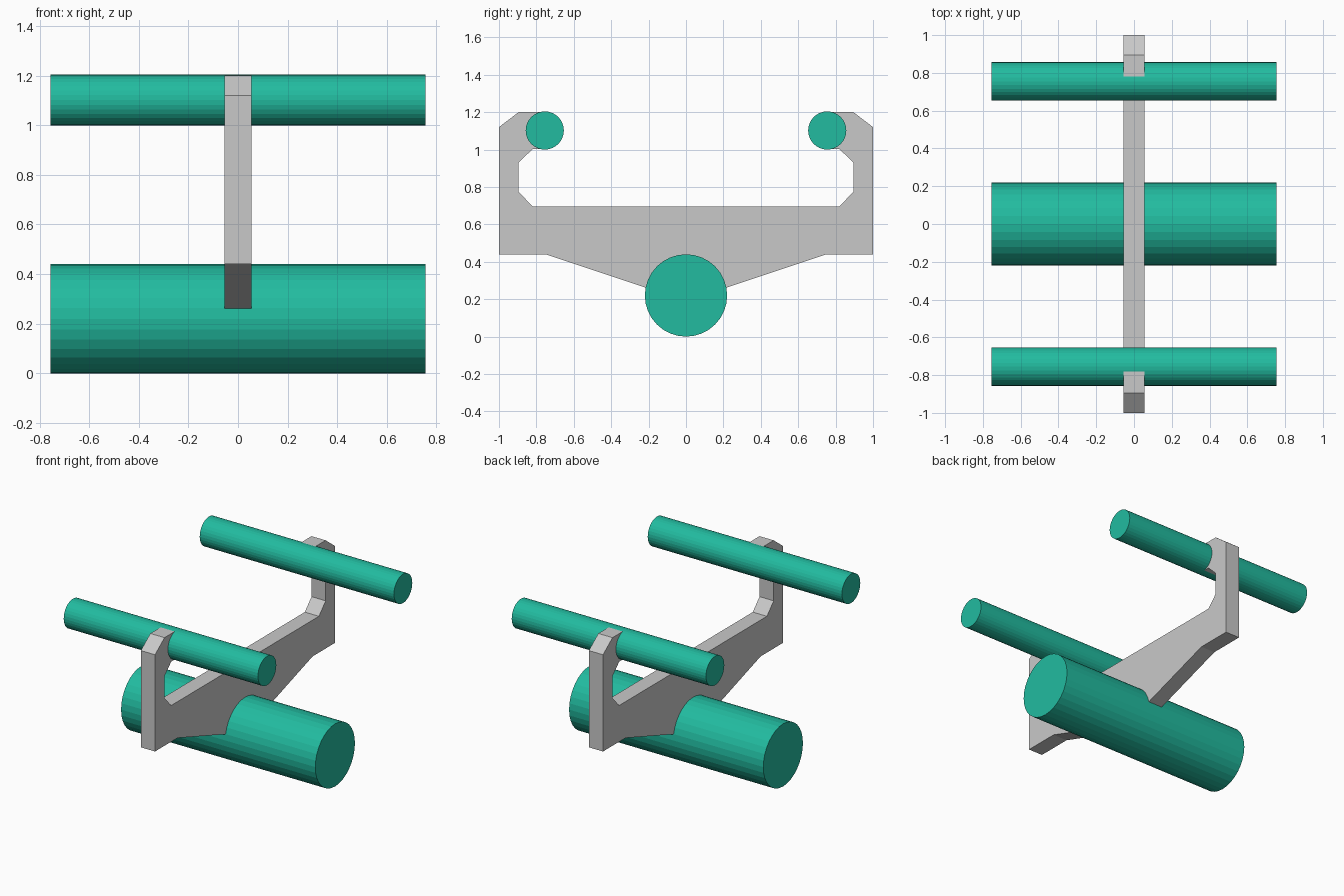
import bpy
import bmesh
import math

cube = bpy.data.objects.get("Cube")
if cube:
    bpy.data.objects.remove(cube, do_unlink=True)


def make_material(name, rgb):
    mat = bpy.data.materials.new(name)
    mat.use_nodes = True
    color = (*rgb, 1.0)
    mat.diffuse_color = color
    mat.node_tree.nodes["Principled BSDF"].inputs["Base Color"].default_value = color
    return mat


teal = make_material("teal", (0.016, 0.5, 0.35))
grey = make_material("light grey", (0.584, 0.584, 0.584))


def make_bar(name, radius, y, z, length=1.51):
    """Flat-shaded round bar lying along x."""
    bpy.ops.mesh.primitive_cylinder_add(
        vertices=32, radius=radius, depth=length,
        location=(0, y, z), rotation=(0, math.pi / 2, 0))
    bar = bpy.context.object
    bar.name = name
    bar.data.materials.append(teal)


def make_plate(name, outline, thickness):
    """Extrude a closed (y, z) outline along x."""
    bm = bmesh.new()
    verts = [bm.verts.new((-thickness / 2, y, z)) for y, z in outline]
    face = bm.faces.new(verts)
    result = bmesh.ops.extrude_face_region(bm, geom=[face])
    moved = [v for v in result["geom"] if isinstance(v, bmesh.types.BMVert)]
    bmesh.ops.translate(bm, verts=moved, vec=(thickness, 0, 0))
    bmesh.ops.recalc_face_normals(bm, faces=bm.faces)
    mesh = bpy.data.meshes.new(name)
    bm.to_mesh(mesh)
    bm.free()
    mesh.materials.append(grey)
    plate = bpy.data.objects.new(name, mesh)
    bpy.context.collection.objects.link(plate)


# Round bars: one thick base roller and two thin upper rails
make_bar("base_roller", 0.22, 0, 0.22)
make_bar("front_rail", 0.102, -0.755, 1.102)
make_bar("back_rail", 0.102, 0.755, 1.102)

# Central bracket: back half of the outline, mirrored to the front
half = [(0.21, 0.26), (0.75, 0.44), (1.0, 0.44), (1.0, 1.12),
        (0.895, 1.2), (0.76, 1.2), (0.76, 1.003), (0.82, 1.003),
        (0.895, 0.93), (0.895, 0.775), (0.82, 0.695)]
make_plate("bracket", half + [(-y, z) for y, z in reversed(half)], 0.11)
